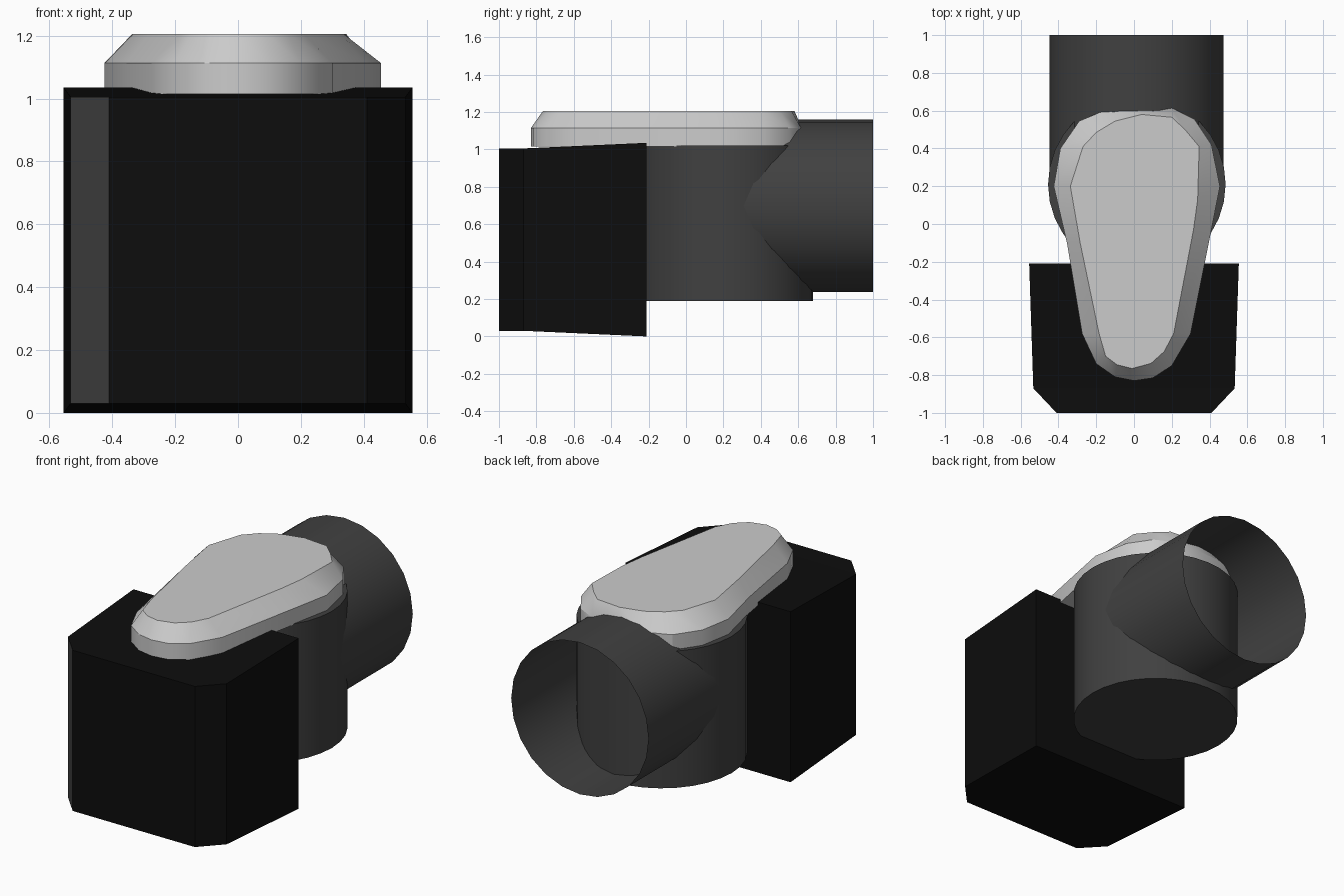
import bpy, bmesh, math
from mathutils import Matrix

if "Cube" in bpy.data.objects:
    bpy.data.objects.remove(bpy.data.objects["Cube"], do_unlink=True)


def material(name, rgb):
    m = bpy.data.materials.new(name)
    m.use_nodes = True
    m.diffuse_color = (*rgb, 1)
    bsdf = m.node_tree.nodes["Principled BSDF"]
    bsdf.inputs["Base Color"].default_value = (*rgb, 1)
    bsdf.inputs["Roughness"].default_value = 0.6
    return m


BLACK = material("black", (0.004, 0.004, 0.004))
DARK = material("dark grey", (0.052, 0.052, 0.052))
LIGHT = material("light grey", (0.60, 0.60, 0.60))


def finish(name, bm, mats, smooth=True, normals=True):
    if normals:
        bmesh.ops.recalc_face_normals(bm, faces=bm.faces[:])
    mesh = bpy.data.meshes.new(name)
    bm.to_mesh(mesh)
    bm.free()
    for m in mats:
        mesh.materials.append(m)
    ob = bpy.data.objects.new(name, mesh)
    bpy.context.collection.objects.link(ob)
    if smooth:
        bpy.ops.object.select_all(action='DESELECT')
        ob.select_set(True)
        bpy.context.view_layer.objects.active = ob
        bpy.ops.object.shade_smooth_by_angle(angle=math.radians(30))
    return ob


def loft(rings):
    """Join closed rings of points with quads and cap both ends."""
    bm = bmesh.new()
    loops = [[bm.verts.new(p) for p in ring] for ring in rings]
    n = len(loops[0])
    for a, b in zip(loops, loops[1:]):
        for i in range(n):
            j = (i + 1) % n
            bm.faces.new((a[i], a[j], b[j], b[i]))
    bm.faces.new(loops[0][::-1])
    bm.faces.new(loops[-1])
    bmesh.ops.recalc_face_normals(bm, faces=bm.faces[:])
    return bm


# Box housing: rectangular sections from front to back (y, half width, z low, z high)
sections = [(-1.0, 0.41, 0.03, 1.005), (-0.87, 0.533, 0.03, 1.005), (-0.21, 0.555, 0.0, 1.035)]
box = loft([[(-w, y, lo), (w, y, lo), (w, y, hi), (-w, y, hi)] for y, w, lo, hi in sections])
for f in box.faces:
    # the front corner face on the model's right is grey
    if f.normal.x < -0.3 and f.normal.y < -0.3:
        f.material_index = 1
finish("box_housing", box, [BLACK, DARK], smooth=False)

# Upright drum behind the box
drum = bmesh.new()
bmesh.ops.create_cone(drum, cap_ends=True, segments=32, radius1=0.47, radius2=0.47, depth=0.83,
                      matrix=Matrix.Translation((0.015, 0.21, 0.605)))
finish("drum", drum, [DARK])

# Open pipe running out of the back of the drum
pipe = bmesh.new()
bmesh.ops.create_cone(pipe, cap_ends=False, segments=24, radius1=0.461, radius2=0.461, depth=0.74,
                      matrix=Matrix.Translation((0.013, 0.63, 0.698)) @ Matrix.Rotation(math.pi / 2, 4, 'X'))
finish("outlet_pipe", pipe, [DARK], normals=False)

# Teardrop lid: outer rim and matching top outline, clockwise from the back
rim = [(0.04, 0.62), (0.20, 0.615), (0.32, 0.555), (0.41, 0.42), (0.455, 0.20), (0.41, -0.03),
       (0.30, -0.58), (0.20, -0.75), (0.10, -0.815), (0.0, -0.83), (-0.10, -0.81), (-0.20, -0.74),
       (-0.275, -0.58), (-0.355, -0.10), (-0.425, 0.20), (-0.39, 0.40), (-0.29, 0.545), (-0.13, 0.612)]
top = [(0.04, 0.58), (0.20, 0.565), (0.27, 0.50), (0.345, 0.41), (0.337, 0.13), (0.315, -0.03),
       (0.21, -0.58), (0.16, -0.675), (0.09, -0.738), (-0.01, -0.765), (-0.09, -0.745), (-0.15, -0.70),
       (-0.185, -0.58), (-0.285, -0.10), (-0.337, 0.20), (-0.27, 0.41), (-0.20, 0.485), (-0.10, 0.545)]
lid = loft([[(x, y, 1.015) for x, y in rim],
            [(x, y, 1.113) for x, y in rim],
            [(x, y, 1.205) for x, y in top]])
finish("lid", lid, [LIGHT])
